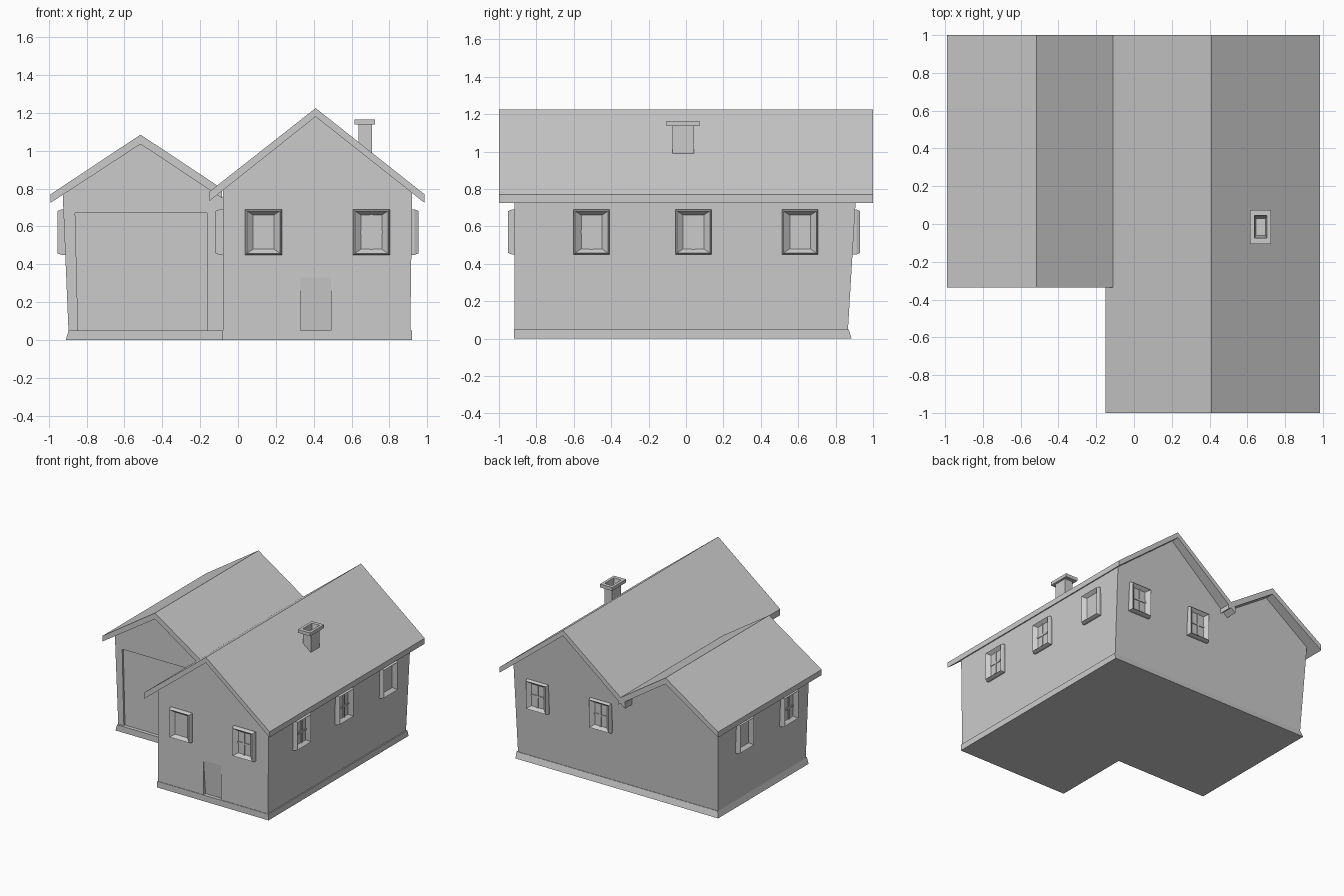
import bpy, bmesh, math

if "Cube" in bpy.data.objects:
    bpy.data.objects.remove(bpy.data.objects["Cube"])

grey = bpy.data.materials.new("plain grey")
grey.diffuse_color = (0.6, 0.6, 0.6, 1)
grey.use_nodes = True
grey.node_tree.nodes["Principled BSDF"].inputs["Base Color"].default_value = grey.diffuse_color


def loft(name, rings):
    """Skin a list of equal-length point rings and cap both ends."""
    bm = bmesh.new()
    vr = [[bm.verts.new(p) for p in ring] for ring in rings]
    n = len(rings[0])
    for a, b in zip(vr, vr[1:]):
        for i in range(n):
            j = (i + 1) % n
            bm.faces.new((a[i], a[j], b[j], b[i]))
    bm.faces.new(vr[0])
    bm.faces.new(vr[-1])
    bmesh.ops.recalc_face_normals(bm, faces=bm.faces)
    me = bpy.data.meshes.new(name)
    bm.to_mesh(me)
    bm.free()
    me.materials.append(grey)
    ob = bpy.data.objects.new(name, me)
    bpy.context.collection.objects.link(ob)
    return ob


def rect(x0, x1, y0, y1, z):
    return [(x0, y0, z), (x1, y0, z), (x1, y1, z), (x0, y1, z)]


def cut(target, cutter):
    """Apply a boolean cut and remove the cutter."""
    m = target.modifiers.new("cut", 'BOOLEAN')
    m.operation, m.solver, m.object = 'DIFFERENCE', 'EXACT', cutter
    bpy.context.view_layer.objects.active = target
    bpy.ops.object.modifier_apply(modifier=m.name)
    bpy.data.objects.remove(cutter)


# foundation: L-shaped slab, slightly flared at the back and left
def plan(left, back, z):
    return [(left, -0.28, z), (-0.085, -0.28, z), (-0.085, -0.92, z),
            (0.92, -0.92, z), (0.92, back, z), (left, back, z)]


loft("foundation", [plan(-0.91, 0.885, 0), plan(-0.895, 0.87, 0.05)])


# gabled wall blocks, back wall leaning outwards
def walls(name, profile, front):
    lean = lambda z: 0.866 + 0.06 * (z - 0.05)
    return loft(name, [[(x, front, z) for x, z in profile],
                       [(x, lean(z), z) for x, z in profile]])


main = walls("main_walls", [(-0.08, 0.04), (0.91, 0.04), (0.92, 0.785),
                            (0.41, 1.19), (-0.08, 0.80)], -0.916)
wing = walls("garage_walls", [(-0.895, 0.04), (-0.04, 0.04), (-0.04, 0.73),
                              (-0.515, 1.045), (-0.926, 0.772)], -0.265)

# shallow garage door recess and tapering front door recess
cut(wing, loft("garage_cutter", [rect(-0.845, -0.165, -0.4, -0.25, 0.05),
                                 rect(-0.86, -0.165, -0.4, -0.25, 0.67)]))
cut(main, loft("door_cutter", [rect(0.33, 0.49, -1.0, -0.89, 0.05),
                               rect(0.33, 0.49, -1.0, -0.914, 0.33)]))


# roofs: chevron profiles run front to back
def roof(name, profile, y0, y1):
    loft(name, [[(x, y, z) for x, z in profile] for y in (y0, y1)])


roof("main_roof", [(-0.15, 0.785), (0.41, 1.225), (0.985, 0.77),
                   (0.985, 0.725), (0.41, 1.18), (-0.15, 0.735)], -1, 1)
roof("garage_roof", [(-0.99, 0.77), (-0.515, 1.085), (-0.085, 0.80),
                     (-0.085, 0.75), (-0.515, 1.035), (-0.99, 0.725)],
     -0.335, 1)

# chimney: shaft with a flared hollow cap
loft("chimney", [rect(0.637, 0.708, -0.072, 0.042, 0.95),
                 rect(0.637, 0.708, -0.072, 0.042, 1.138),
                 rect(0.615, 0.725, -0.105, 0.073, 1.138),
                 rect(0.615, 0.725, -0.105, 0.073, 1.165),
                 rect(0.637, 0.703, -0.075, 0.045, 1.165),
                 rect(0.645, 0.697, -0.06, 0.03, 1.06)])


# windows: proud frame sloping in to the pane, some with thin cross bars
def window(x, y, turn, bars):
    def ring(w, h, d):
        return [(sx * w, -d, sz * h)
                for sx, sz in ((-1, -1), (1, -1), (1, 1), (-1, 1))]
    parts = [loft("window", [ring(0.097, 0.12, -0.03), ring(0.097, 0.12, 0.015),
                             ring(0.088, 0.112, 0.035),
                             ring(0.055, 0.09, 0.008)])]
    if bars:
        for w, h in ((0.007, 0.092), (0.057, 0.007)):
            parts.append(loft("window_bar", [ring(w, h, 0.006),
                                             ring(w, h, 0.014)]))
    for p in parts:
        p.location = (x, y, 0.57)
        p.rotation_euler[2] = math.radians(turn)


for x, bars in ((0.135, False), (0.705, True)):
    window(x, -0.916, 0, bars)
    window(x, 0.896, 180, True)
for y, bars in ((-0.505, True), (0.04, True), (0.61, False)):
    window(0.918, y, 90, bars)
for y, bars in ((0.0, True), (0.57, False)):
    window(-0.918, y, -90, bars)
window(-0.083, -0.6, -90, True)
